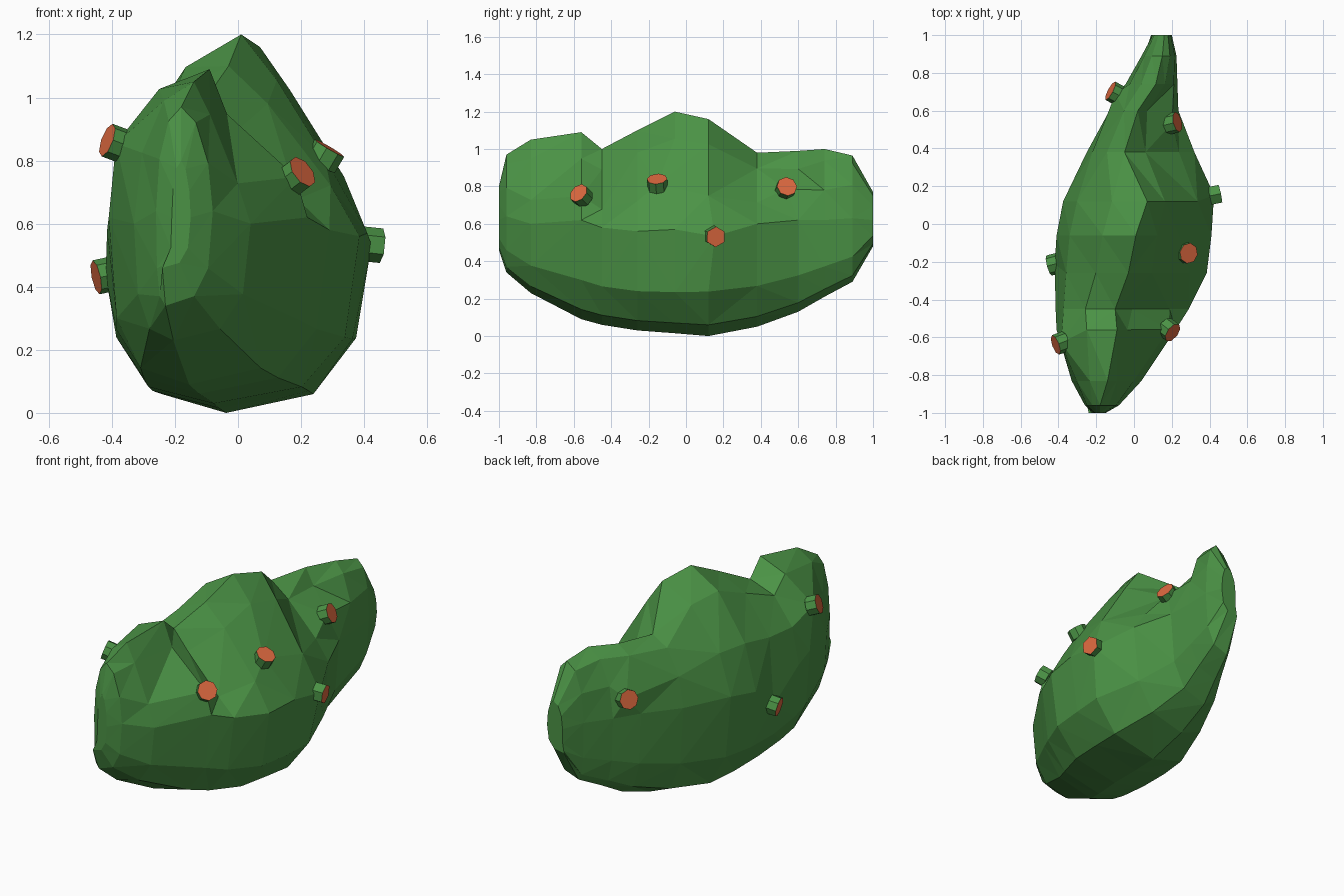
import bpy, bmesh, math
from mathutils import Vector

if "Cube" in bpy.data.objects:
    bpy.data.objects.remove(bpy.data.objects["Cube"])


def material(name, rgb):
    m = bpy.data.materials.new(name)
    m.diffuse_color = (*rgb, 1)
    m.use_nodes = True
    m.node_tree.nodes["Principled BSDF"].inputs["Base Color"].default_value = m.diffuse_color
    return m


GREEN = material("leaf_green", (0.07, 0.29, 0.06))
ORANGE = material("cut_orange", (0.72, 0.14, 0.05))


def finish(bm, name, *mats):
    bmesh.ops.recalc_face_normals(bm, faces=bm.faces[:])
    me = bpy.data.meshes.new(name)
    bm.to_mesh(me)
    bm.free()
    for m in mats:
        me.materials.append(m)
    ob = bpy.data.objects.new(name, me)
    bpy.context.collection.objects.link(ob)
    return ob


# Body cross-sections: y, left x, right x, crest x, bottom z, crest z, widest z,
# upper-left fullness, upper-right fullness
SECTIONS = [
    (-1.00, -.21, -.15, -.18, .46, .80, .62, 2.0, 1.8),
    (-.96, -.26, -.08, -.18, .34, .97, .64, 2.0, 1.8),
    (-.83, -.33, .04, -.14, .23, 1.05, .60, 2.0, 1.1),
    (-.56, -.41, .22, -.09, .09, 1.09, .62, 2.0, .8),
    (-.45, -.415, .29, -.10, .06, 1.00, .58, 2.0, .95),
    (-.26, -.42, .385, -.03, .03, 1.10, .56, 1.7, 1.15),
    (-.06, -.41, .41, .01, .015, 1.20, .57, 1.6, 1.1),
    (.12, -.375, .42, .07, .00, 1.16, .60, 1.6, 1.05),
    (.38, -.25, .32, -.05, .05, .98, .60, 1.8, 1.15),
    (.60, -.13, .235, .02, .13, .99, .62, 1.9, .95),
    (.74, -.045, .23, .115, .21, 1.00, .62, 1.9, 1.6),
    (.89, .04, .225, .15, .29, .965, .63, 2.0, 2.2),
    (1.00, .10, .20, .16, .48, .77, .62, 2.0, 2.0),
]
SIDES = 12

# Short stubs: cap centre, direction, sides
STUBS = {
    "stub_front_left": ((-.415, -.64, .865), (-.8, -.3, .3), 8),
    "stub_left": ((-.45, -.22, .43), (-.93, -.25, -.2), 8),
    "stub_back_left": ((-.125, .705, .74), (-.85, .45, .25), 8),
    "stub_back_right": ((.23, .54, .80), (.85, .2, .4), 8),
    "stub_right": ((.455, .16, .53), (.95, .2, -.1), 6),
    "stub_upper_right": ((.29, -.155, .84), (.5, -.08, .85), 8),
    "stub_front_right": ((.205, -.575, .765), (.65, -.5, .5), 8),
}


def section(y, xl, xr, xt, zb, zt, zw, full_l, full_r):
    xb = (xl + xr) / 2 - .06
    for i in range(SIDES):
        a = 2 * math.pi * i / SIDES
        c, s = math.cos(a), math.sin(a)
        up, right = s >= -1e-6, c >= 0
        p = (full_r if right else full_l) if up else 2.75
        u, v = abs(c) ** (2 / p), abs(s) ** (2 / p)
        cx = xt if up else xb
        x = cx + ((xr if right else xl) - cx) * u
        z = zw + ((zt if up else zb) - zw) * v
        yield x, y, z


# Lumpy faceted body
bm = bmesh.new()
rings = [[bm.verts.new(p) for p in section(*s)] for s in SECTIONS]
for a, b in zip(rings, rings[1:]):
    for i in range(SIDES):
        j = (i + 1) % SIDES
        bm.faces.new((a[i], a[j], b[j], b[i]))
bm.faces.new(rings[0])
bm.faces.new(rings[-1])
# Pull the skin out to the foot of each stub
for cap, normal, sides in STUBS.values():
    foot = Vector(cap) - Vector(normal).normalized() * .032
    near = min(bm.verts, key=lambda v: (v.co - foot).length)
    near.co = foot
bmesh.ops.triangulate(bm, faces=bm.faces[:], quad_method='SHORT_EDGE')
finish(bm, "bush_body", GREEN)


# Stubs with coloured end faces
def stub(name, cap, normal, sides, radius=.055, depth=.06):
    bm = bmesh.new()
    bmesh.ops.create_cone(bm, cap_ends=True, segments=sides,
                          radius1=radius, radius2=radius, depth=depth)
    bmesh.ops.translate(bm, verts=bm.verts, vec=(0, 0, -depth / 2))
    for f in bm.faces:
        f.material_index = 1 if f.calc_center_median().z > -1e-4 else 0
    q = Vector(normal).to_track_quat('Z', 'Y')
    for v in bm.verts:
        v.co = q @ v.co + Vector(cap)
    finish(bm, name, GREEN, ORANGE)


for name, (cap, normal, sides) in STUBS.items():
    stub(name, cap, normal, sides)
